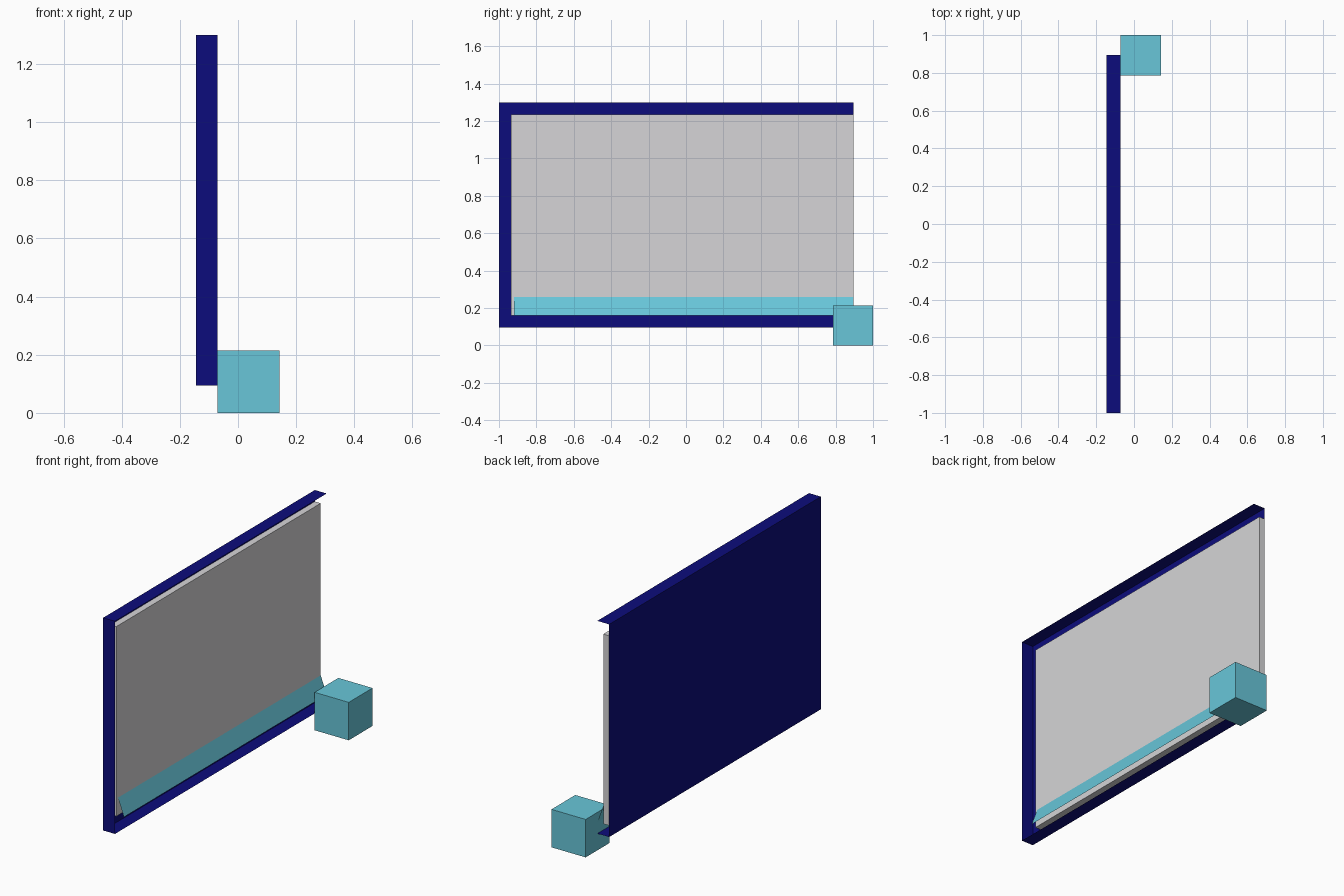
import bpy
import bmesh
from mathutils import Vector

default = bpy.data.objects.get("Cube")
if default:
    bpy.data.objects.remove(default, do_unlink=True)


def material(name, rgb):
    mat = bpy.data.materials.new(name)
    mat.use_nodes = True
    mat.diffuse_color = (*rgb, 1)
    mat.node_tree.nodes["Principled BSDF"].inputs["Base Color"].default_value = (*rgb, 1)
    return mat


def add_object(name, bm, mat):
    mesh = bpy.data.meshes.new(name)
    bm.to_mesh(mesh)
    bm.free()
    mesh.materials.append(mat)
    obj = bpy.data.objects.new(name, mesh)
    bpy.context.collection.objects.link(obj)
    return obj


def box(name, low, high, mat, open_sides=()):
    """Box between two corners, leaving out the faces that point along open_sides."""
    low, high = Vector(low), Vector(high)
    bm = bmesh.new()
    bmesh.ops.create_cube(bm, size=1)
    bm.normal_update()
    missing = [f for f in bm.faces
               if any(f.normal.dot(Vector(d)) > 0.9 for d in open_sides)]
    bmesh.ops.delete(bm, geom=missing, context="FACES")
    bmesh.ops.scale(bm, vec=high - low, verts=bm.verts)
    bmesh.ops.translate(bm, vec=(low + high) / 2, verts=bm.verts)
    return add_object(name, bm, mat)


navy = material("navy blue", (0.0037, 0.0037, 0.2))
grey = material("light grey", (0.67, 0.665, 0.68))
aqua = material("aqua", (0.138, 0.565, 0.694))

BACK, MIDDLE, FRONT = -0.145, -0.108, -0.071
END = 0.895

# Thin shell: back, top, bottom and one end, open at the face and the other end
box("outer_shell", (BACK, -1, 0.095), (FRONT, END, 1.3), navy,
    open_sides=[(1, 0, 0), (0, 1, 0)])

# Panel set against the back of the shell
box("inner_panel", (BACK, -0.935, 0.16), (MIDDLE, END, 1.235), grey,
    open_sides=[(-1, 0, 0)])

# Sloping ledge along the foot of the panel
bm = bmesh.new()
corners = [(FRONT, -0.92, 0.16), (FRONT, END, 0.16),
           (MIDDLE, END, 0.26), (MIDDLE, -0.92, 0.26)]
bm.faces.new([bm.verts.new(c) for c in corners])
add_object("sloping_ledge", bm, aqua)

# Block beside the open end
box("corner_block", (FRONT, 0.787, 0), (0.143, 1, 0.215), aqua)
